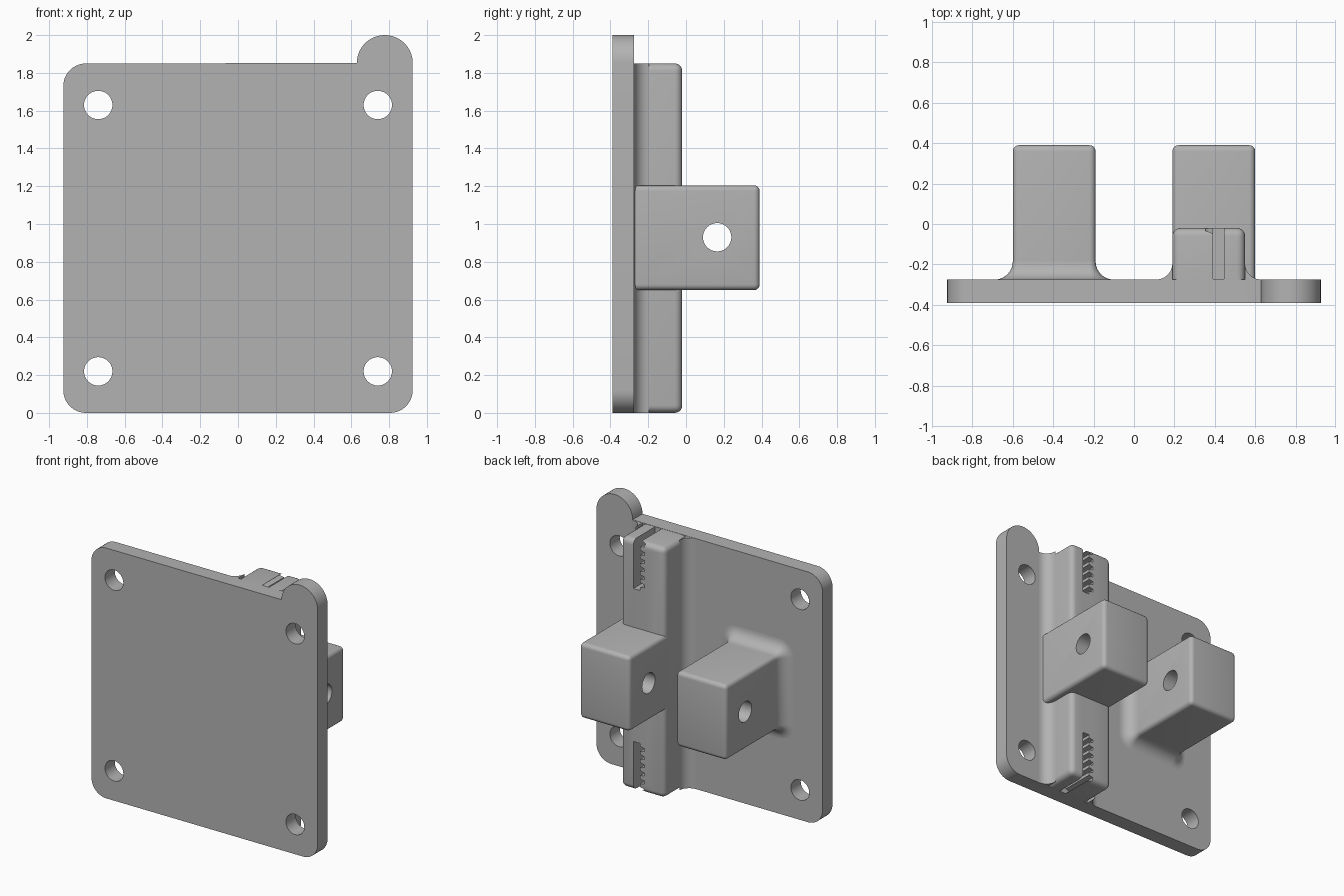
import bpy, bmesh
from math import pi, cos, sin, radians

cube = bpy.data.objects.get("Cube")
if cube:
    bpy.data.objects.remove(cube, do_unlink=True)

grey = bpy.data.materials.new("plain grey")
grey.use_nodes = True
grey.diffuse_color = (0.45, 0.45, 0.45, 1)
grey.node_tree.nodes["Principled BSDF"].inputs["Base Color"].default_value = (0.45, 0.45, 0.45, 1)

FACE = -0.275      # back surface of the plate
FRONT = -0.39
TOP = 1.85


def finish(name, bm):
    bmesh.ops.recalc_face_normals(bm, faces=bm.faces)
    mesh = bpy.data.meshes.new(name)
    bm.to_mesh(mesh)
    bm.free()
    mesh.materials.append(grey)
    ob = bpy.data.objects.new(name, mesh)
    bpy.context.collection.objects.link(ob)
    return ob


def arc(cx, cy, r, start, end, n=10):
    return [(cx + r * cos(radians(start + (end - start) * i / n)),
             cy + r * sin(radians(start + (end - start) * i / n))) for i in range(n + 1)]


def prism(name, pts, axis, a, b):
    """Extrude a 2D outline along x, y or z."""
    place = {"x": lambda u, v, w: (w, u, v),
             "y": lambda u, v, w: (u, w, v),
             "z": lambda u, v, w: (u, v, w)}[axis]
    bm = bmesh.new()
    ends = [[bm.verts.new(place(u, v, w)) for u, v in pts] for w in (a, b)]
    for ring in ends:
        bm.faces.new(ring)
    for i in range(len(pts)):
        j = (i + 1) % len(pts)
        bm.faces.new((ends[0][i], ends[0][j], ends[1][j], ends[1][i]))
    return finish(name, bm)


def circle(cx, cy, r):
    return arc(cx, cy, r, 0, 360, 40)[:-1]


def rounded_box(name, x0, x1, y0, y1, z0, z1, r):
    """Box whose edges are rounded except around its hidden base at y0."""
    bm = bmesh.new()
    bmesh.ops.create_cube(bm, size=1)
    for v in bm.verts:
        v.co = (x1 if v.co.x > 0 else x0, y1 if v.co.y > 0 else y0, z1 if v.co.z > 0 else z0)
    edges = [e for e in bm.edges if max(v.co.y for v in e.verts) > y0 + 0.01]
    bmesh.ops.bevel(bm, geom=edges, offset=r, segments=5, profile=0.5, affect="EDGES")
    return finish(name, bm)


def boolean(ob, cutter, operation="DIFFERENCE"):
    cutter.hide_render = True
    mod = ob.modifiers.new("cut", "BOOLEAN")
    mod.operation, mod.solver, mod.object = operation, "EXACT", cutter
    bpy.context.view_layer.objects.active = ob
    bpy.ops.object.modifier_apply(modifier=mod.name)
    bpy.data.objects.remove(cutter, do_unlink=True)


# Plate with three rounded corners and a round tab at the fourth
R = 0.12
LX, LR = 0.777, 0.148
outline = (arc(-0.925 + R, R, R, 180, 270) + arc(0.925 - R, R, R, 270, 360)
           + arc(LX, TOP + 0.002, LR, 0, 180, 32) + arc(-0.925 + R, TOP - R, R, 90, 180))
plate = prism("mounting_plate", outline, "y", FRONT, FACE)
for x in (-0.74, 0.74):
    for z in (0.22, 1.63):
        boolean(plate, prism("hole_cutter", circle(x, z, 0.075), "y", -0.6, 0))

# Thick round lug, blended down into the plate
side = (arc(-0.335, 1.785, 0.06, 0, 1, 1)[:1] + arc(FACE + 0.065, 1.785, 0.065, 180, 90)
        + arc(-0.23, 1.91, 0.06, -90, 0) + arc(-0.185, 1.985, 0.015, 0, 1, 1)[:1]
        + [(-0.17, 2.1), (FACE, 2.1), (FACE, 1.78)])
lug = prism("round_lug", side[1:], "x", LX - 0.3, LX + 0.3)
column = [(LX - LR, 1.7), (LX + LR, 1.7)] + arc(LX, TOP + 0.002, LR, 0, 180, 32)
boolean(lug, prism("lug_column", column, "y", -0.6, 0.2), "INTERSECT")

# Belt clamp rail with toothed slots at both ends
rail = rounded_box("clamp_rail", 0.19, 0.55, FACE, -0.02, 0, TOP, 0.04)
for end in (0, 1):
    pts = [(0.445, -0.1), (0.445, 0.36), (0.39, 0.36)]
    for i in range(6):
        z = 0.32 - i * 0.06
        pts += [(0.39, z + 0.018), (0.355, z + 0.01), (0.355, z - 0.01), (0.39, z - 0.018)]
    pts.append((0.39, -0.1))
    if end:
        pts = [(x, TOP - z) for x, z in pts]
    boolean(rail, prism("slot_cutter", pts, "y", FACE + 0.002, 0.2))

# Concave fillets along both sides of the rail
for name, x, s in (("rail_fillet_right", 0.19, -1), ("rail_fillet_left", 0.55, 1)):
    curve = [(x + s * (0.08 + dx), FACE + 0.08 + dy) for dx, dy in arc(0, 0, 0.08, 180, 270)]
    prism(name, curve + [(x, FACE)], "z", 0, TOP)

# Two drilled pivot blocks
for name, x0 in (("pivot_block_right", -0.6), ("pivot_block_left", 0.19)):
    block = rounded_box(name, x0, x0 + 0.41, FACE - 0.02, 0.39, 0.65, 1.205, 0.03)
    boolean(block, prism("pin_cutter", circle(0.165, 0.93, 0.075), "x", x0 - 0.2, x0 + 0.6))

# Flared skirt where the free block meets the plate
bm = bmesh.new()
rings = []
for i in range(11):
    t = pi / 2 * i / 10
    grow, y = 0.09 * (1 - sin(t)), FACE + 0.09 * (1 - cos(t))
    r = 0.03 + grow
    pts = []
    for cx, cz, a in ((-0.22, 1.175, 0), (-0.57, 1.175, 90), (-0.57, 0.68, 180), (-0.22, 0.68, 270)):
        pts += arc(cx, cz, r, a, a + 90, 8)
    rings.append([bm.verts.new((x, y, z)) for x, z in pts])
for a, b in zip(rings, rings[1:]):
    for i in range(len(a)):
        j = (i + 1) % len(a)
        bm.faces.new((a[i], a[j], b[j], b[i]))
bm.faces.new(rings[0])
bm.faces.new(rings[-1])
finish("block_skirt", bm)

# Smooth the curved surfaces, keep hard edges
bpy.ops.object.select_all(action="DESELECT")
for ob in bpy.context.scene.objects:
    if ob.type == "MESH":
        ob.select_set(True)
        bpy.context.view_layer.objects.active = ob
bpy.ops.object.shade_smooth_by_angle(angle=radians(30))
